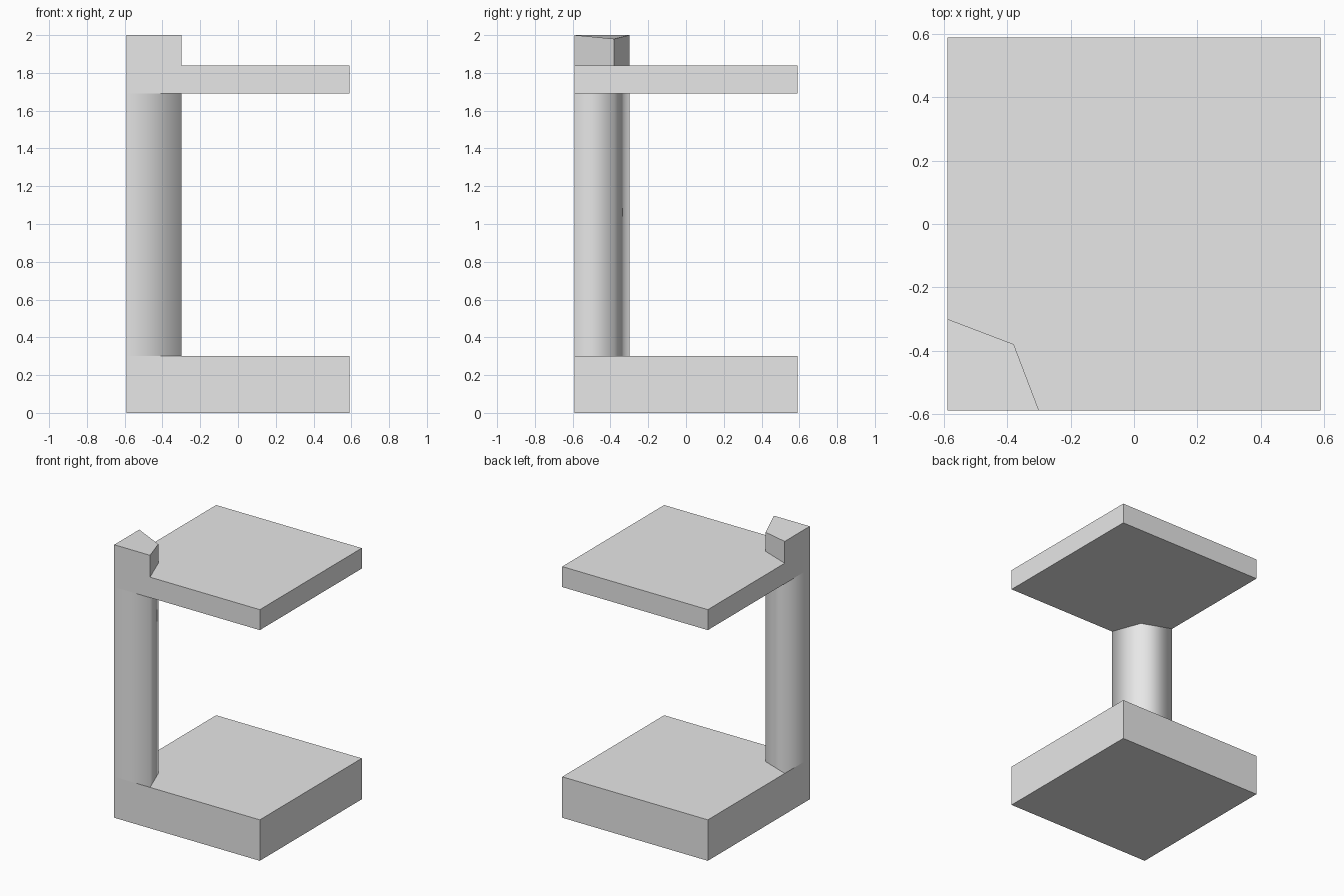
import bpy
import bmesh

cube = bpy.data.objects.get("Cube")
if cube:
    bpy.data.objects.remove(cube, do_unlink=True)

grey = bpy.data.materials.new("light_grey")
grey.use_nodes = True
grey.diffuse_color = (0.8, 0.8, 0.8, 1)
grey.node_tree.nodes["Principled BSDF"].inputs["Base Color"].default_value = grey.diffuse_color

HALF = 0.59
SQUARE = [(-HALF, -HALF), (HALF, -HALF), (HALF, HALF), (-HALF, HALF)]
# Kite-shaped corner section: outer corner, front, inner corner, side
KITE = [(-HALF, -HALF), (-0.3, -HALF), (-0.38, -0.38), (-HALF, -0.3)]


def prism(name, outline, bottom, top, inner_drop=0.0, caps=True, smooth=False):
    """Extrude an outline between two heights; inner_drop lowers the third top corner."""
    bm = bmesh.new()
    low = [bm.verts.new((x, y, bottom)) for x, y in outline]
    high = [bm.verts.new((x, y, top)) for x, y in outline]
    high[2].co.z -= inner_drop
    count = len(outline)
    for i in range(count):
        j = (i + 1) % count
        face = bm.faces.new((low[i], low[j], high[j], high[i]))
        face.smooth = smooth
    if caps:
        bm.faces.new(low[::-1])
        bm.faces.new(high)
    # Keep the outer corner crisp where it lines up with the slabs
    if smooth:
        bm.edges.get((low[0], high[0])).smooth = False
    mesh = bpy.data.meshes.new(name)
    bm.to_mesh(mesh)
    bm.free()
    mesh.materials.append(grey)
    obj = bpy.data.objects.new(name, mesh)
    bpy.context.collection.objects.link(obj)
    return obj


# Thick base, corner post, thinner upper slab and the stub above it
prism("base_slab", SQUARE, 0.0, 0.3)
prism("corner_post", KITE, 0.3, 1.69, caps=False, smooth=True)
prism("upper_slab", SQUARE, 1.69, 1.84)
prism("corner_stub", KITE, 1.84, 2.0, inner_drop=0.02)
